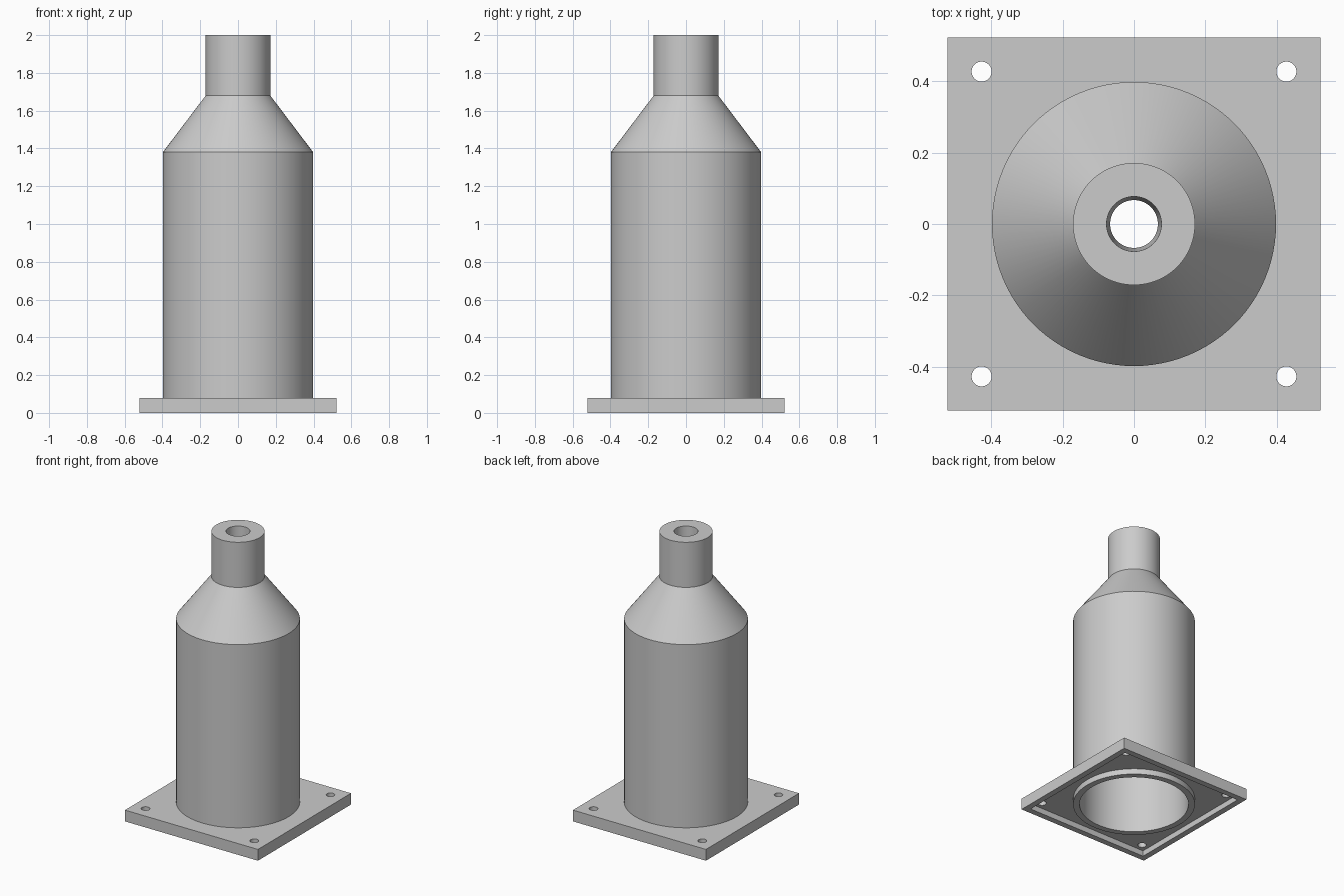
import bpy
import bmesh
from math import cos, sin, tau, radians

cube = bpy.data.objects.get("Cube")
if cube:
    bpy.data.objects.remove(cube, do_unlink=True)

SEGMENTS = 96
HALF = 0.522       # half width of the base plate
PLATE = 0.08       # plate thickness
RECESS = 0.04      # depth of the underside pocket
RIM = 0.042        # wall thickness around the pocket and the tube
TUBE = 0.398       # outer radius of the body
NECK = 0.171       # outer radius of the neck

grey = bpy.data.materials.new("plain grey")
grey.use_nodes = True
colour = (0.6, 0.6, 0.6, 1)
grey.diffuse_color = colour
grey.node_tree.nodes["Principled BSDF"].inputs["Base Color"].default_value = colour


def finish(name, bm):
    bmesh.ops.recalc_face_normals(bm, faces=bm.faces)
    mesh = bpy.data.meshes.new(name)
    bm.to_mesh(mesh)
    bm.free()
    mesh.materials.append(grey)
    obj = bpy.data.objects.new(name, mesh)
    bpy.context.collection.objects.link(obj)
    return obj


def lathe(name, profile):
    """Revolve a closed (radius, height) profile around the z axis."""
    bm = bmesh.new()
    rings = []
    for i in range(SEGMENTS):
        a = tau * i / SEGMENTS
        rings.append([bm.verts.new((r * cos(a), r * sin(a), z)) for r, z in profile])
    n = len(profile)
    for i in range(SEGMENTS):
        here, after = rings[i], rings[(i + 1) % SEGMENTS]
        for j in range(n):
            k = (j + 1) % n
            bm.faces.new((here[j], after[j], after[k], here[k]))
    return finish(name, bm)


def box(name, half, z0, z1):
    bm = bmesh.new()
    bmesh.ops.create_cube(bm, size=1)
    for v in bm.verts:
        v.co.x *= 2 * half
        v.co.y *= 2 * half
        v.co.z = z1 if v.co.z > 0 else z0
    return finish(name, bm)


def rod(name, x, y, radius, segments):
    bm = bmesh.new()
    bmesh.ops.create_cone(bm, cap_ends=True, segments=segments,
                          radius1=radius, radius2=radius, depth=1)
    bmesh.ops.translate(bm, verts=bm.verts, vec=(x, y, 0))
    return finish(name, bm)


def cut(target, cutter):
    cutter.hide_render = True
    mod = target.modifiers.new("cut", "BOOLEAN")
    mod.operation = "DIFFERENCE"
    mod.solver = "EXACT"
    mod.object = cutter
    bpy.context.view_layer.objects.active = target
    bpy.ops.object.modifier_apply(modifier=mod.name)
    bpy.data.objects.remove(cutter, do_unlink=True)


# Hollow body, sloping shoulder and neck with a slightly tapered bore
body = lathe("hollow_body", [
    (TUBE, 0), (TUBE, 1.38), (NECK, 1.68), (NECK, 2),
    (0.077, 2), (0.067, 1.68), (TUBE - RIM, 1.38), (TUBE - RIM, 0)])

# Square base plate with a pocket underneath, a tube opening and bolt holes
plate = box("base_plate", HALF, 0, PLATE)
cut(plate, box("pocket_cutter", HALF - RIM, -0.1, RECESS))
cut(plate, rod("tube_cutter", 0, 0, TUBE - 0.01, SEGMENTS))
for sx in (-1, 1):
    for sy in (-1, 1):
        cut(plate, rod("bolt_cutter", 0.427 * sx, 0.427 * sy, 0.028, 32))

# Smooth round walls, crisp edges
bpy.ops.object.select_all(action="DESELECT")
for obj in (body, plate):
    obj.select_set(True)
bpy.context.view_layer.objects.active = body
bpy.ops.object.shade_smooth_by_angle(angle=radians(30))
